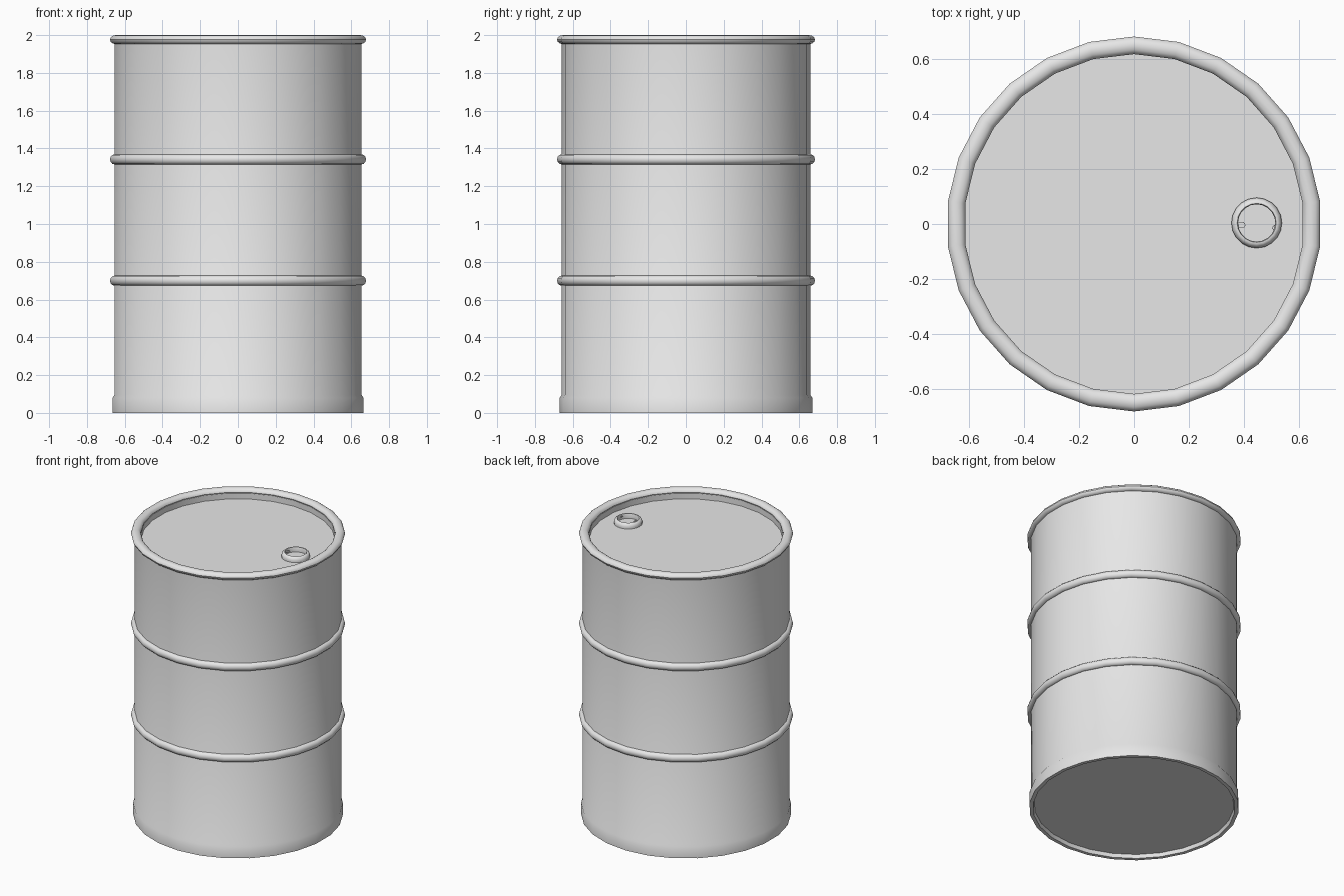
import bpy, bmesh, math

cube = bpy.data.objects.get("Cube")
if cube:
    bpy.data.objects.remove(cube, do_unlink=True)

SIDES = 26
LID_Z = 1.93

grey = bpy.data.materials.new("plain grey")
grey.use_nodes = True
grey.diffuse_color = (0.8, 0.8, 0.8, 1)
grey.node_tree.nodes["Principled BSDF"].inputs["Base Color"].default_value = (0.8, 0.8, 0.8, 1)


def lathe(name, profile, sides=SIDES, closed=False, center=(0, 0, 0), angle=35):
    """Revolve (radius, z) points round z; a zero radius becomes a pole."""
    bm = bmesh.new()
    rings = []
    for r, z in profile:
        if r == 0:
            rings.append([bm.verts.new((0, 0, z))] * sides)
            continue
        turns = [math.pi / 2 + math.tau * i / sides for i in range(sides)]
        rings.append([bm.verts.new((r * math.cos(a), r * math.sin(a), z)) for a in turns])
    pairs = list(zip(rings, rings[1:]))
    if closed:
        pairs.append((rings[-1], rings[0]))
    for low, high in pairs:
        for i in range(sides):
            j = (i + 1) % sides
            bm.faces.new(list(dict.fromkeys((low[i], low[j], high[j], high[i]))))
    bmesh.ops.recalc_face_normals(bm, faces=bm.faces)
    return finish(name, bm, center, angle)


def finish(name, bm, center, angle):
    mesh = bpy.data.meshes.new(name)
    bm.to_mesh(mesh)
    bm.free()
    mesh.materials.append(grey)
    obj = bpy.data.objects.new(name, mesh)
    obj.location = center
    bpy.context.collection.objects.link(obj)
    bpy.ops.object.select_all(action='DESELECT')
    obj.select_set(True)
    bpy.context.view_layer.objects.active = obj
    bpy.ops.object.shade_smooth_by_angle(angle=math.radians(angle))
    return obj


def oval(radius, z, half_width, half_height, steps=12):
    """Closed oval cross-section for a hoop."""
    turns = [math.tau * i / steps for i in range(steps)]
    return [(radius + half_width * math.cos(a), z + half_height * math.sin(a)) for a in turns]


# Drum shell with recessed base, foot skirt, wall and sunken lid
lathe("drum_body", [
    (0, 0.025), (0.638, 0.025), (0.645, 0), (0.669, 0), (0.669, 0.08),
    (0.659, 0.095), (0.659, 1.97), (0.619, 1.97), (0.619, LID_Z), (0, LID_Z)])

# Rolled rim
lathe("top_rim", oval(0.651, 1.976, 0.032, 0.024), closed=True)

# Rolling hoops
for name, z in (("lower_hoop", 0.70), ("upper_hoop", 1.342)):
    lathe(name, oval(0.658, z, 0.025, 0.027), closed=True)

# Filler neck on the lid
BUNG = (0.447, 0.004, LID_Z)
lathe("filler_neck", [
    (0.07, -0.005), (0.091, -0.005), (0.092, 0.012), (0.087, 0.026),
    (0.078, 0.034), (0.071, 0.034), (0.068, 0.028)],
    sides=20, closed=True, center=BUNG, angle=45)

# Small lugs inside the neck
for name, turn, length in (("left_lug", math.radians(188), 0.03), ("right_lug", math.radians(-15), 0.012)):
    bm = bmesh.new()
    bmesh.ops.create_cube(bm, size=1)
    bmesh.ops.scale(bm, vec=(length, 0.02, 0.012), verts=bm.verts)
    bmesh.ops.bevel(bm, geom=bm.edges[:], offset=0.004, segments=2, affect='EDGES')
    reach = 0.072 - length / 2
    lug = finish(name, bm, (BUNG[0] + reach * math.cos(turn),
                            BUNG[1] + reach * math.sin(turn), LID_Z + 0.022), 40)
    lug.rotation_euler.z = turn
